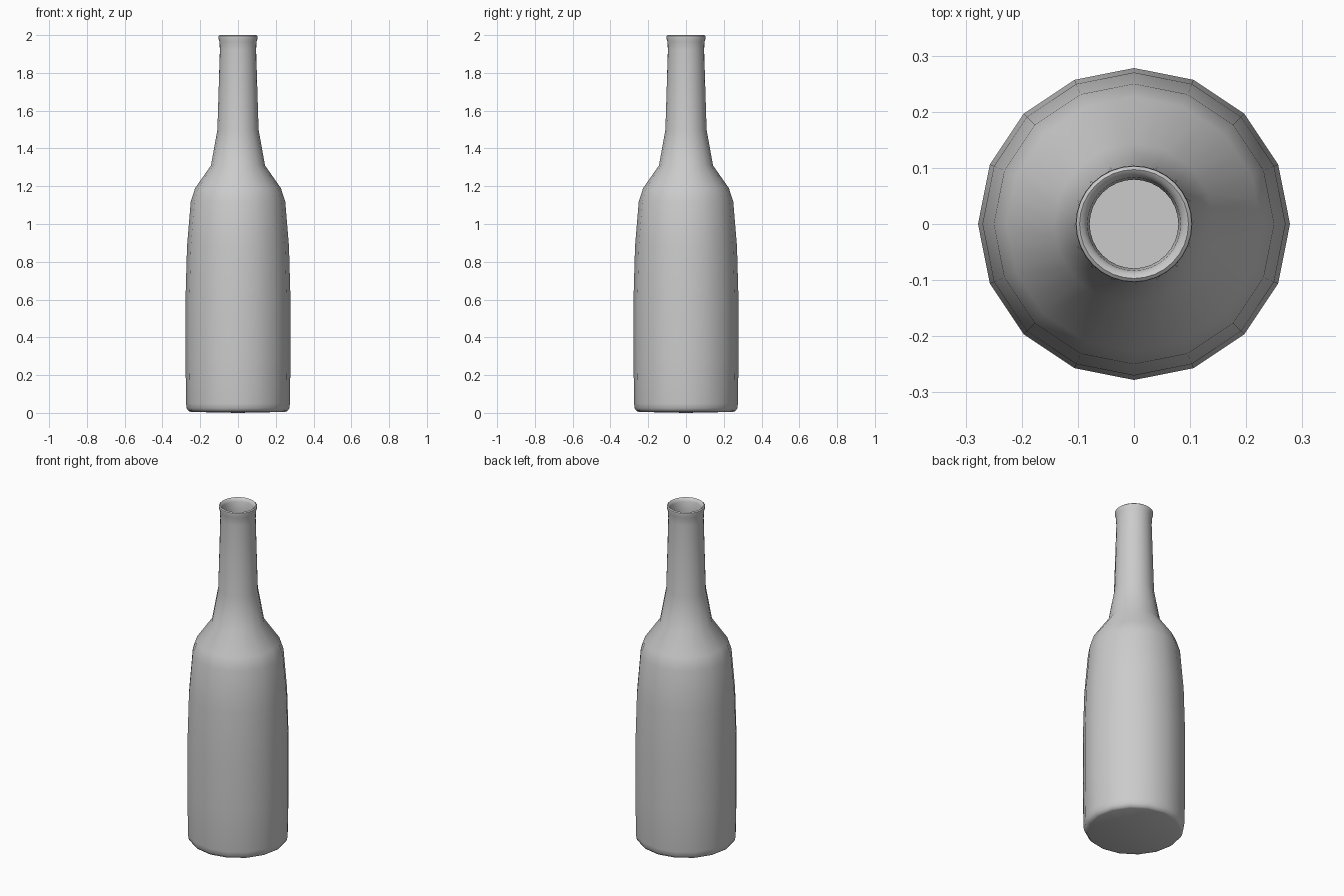
import bpy, bmesh, math

if "Cube" in bpy.data.objects:
    bpy.data.objects.remove(bpy.data.objects["Cube"])

SEG = 32
# (radius, height, sides): body is 16-sided, lip and neck top are rounder
outer = [(0.250, 0.005, 16), (0.262, 0.010, 16), (0.272, 0.025, 16), (0.275, 0.05, 16),
         (0.278, 0.30, 16), (0.278, 0.60, 16), (0.270, 0.88, 16),
         (0.250, 1.12, 16), (0.227, 1.19, 16), (0.143, 1.31, 16),
         (0.109, 1.50, 16), (0.096, 1.92, 32), (0.098, 1.965, 32),
         (0.104, 1.985, 32), (0.103, 1.995, 32), (0.097, 2.0, 32)]
inner = [(0.089, 1.995, 32), (0.083, 1.98, 32), (0.079, 1.93, 32),
         (0.089, 1.50, 16), (0.122, 1.31, 16), (0.206, 1.18, 16),
         (0.229, 1.11, 16), (0.249, 0.88, 16), (0.257, 0.60, 16),
         (0.257, 0.06, 16), (0.250, 0.035, 16)]

bm = bmesh.new()


def ring(r, z, sides):
    verts = []
    for i in range(SEG):
        # Odd points sit on the flat facet where the bottle is 16-sided
        k = math.cos(math.pi / 16) if sides == 16 and i % 2 else 1
        a = 2 * math.pi * i / SEG
        verts.append(bm.verts.new((r * k * math.cos(a), r * k * math.sin(a), z)))
    return verts


# Outer wall, lip and inner wall as one lathe-like skin
rings = [ring(*p) for p in outer + inner]
for a, b in zip(rings, rings[1:]):
    for i in range(SEG):
        j = (i + 1) % SEG
        bm.faces.new((a[i], a[j], b[j], b[i]))

# Underside (very slightly domed) and inside floor
for loop, z in ((rings[0], 0.0), (rings[-1], 0.035)):
    c = bm.verts.new((0, 0, z))
    for i in range(SEG):
        bm.faces.new((loop[i], loop[(i + 1) % SEG], c))

bmesh.ops.recalc_face_normals(bm, faces=bm.faces)
mesh = bpy.data.meshes.new("bottle")
bm.to_mesh(mesh)
bm.free()
bottle = bpy.data.objects.new("bottle", mesh)
bpy.context.collection.objects.link(bottle)
bpy.context.view_layer.objects.active = bottle
bottle.select_set(True)
bpy.ops.object.shade_smooth_by_angle(angle=math.radians(40))
